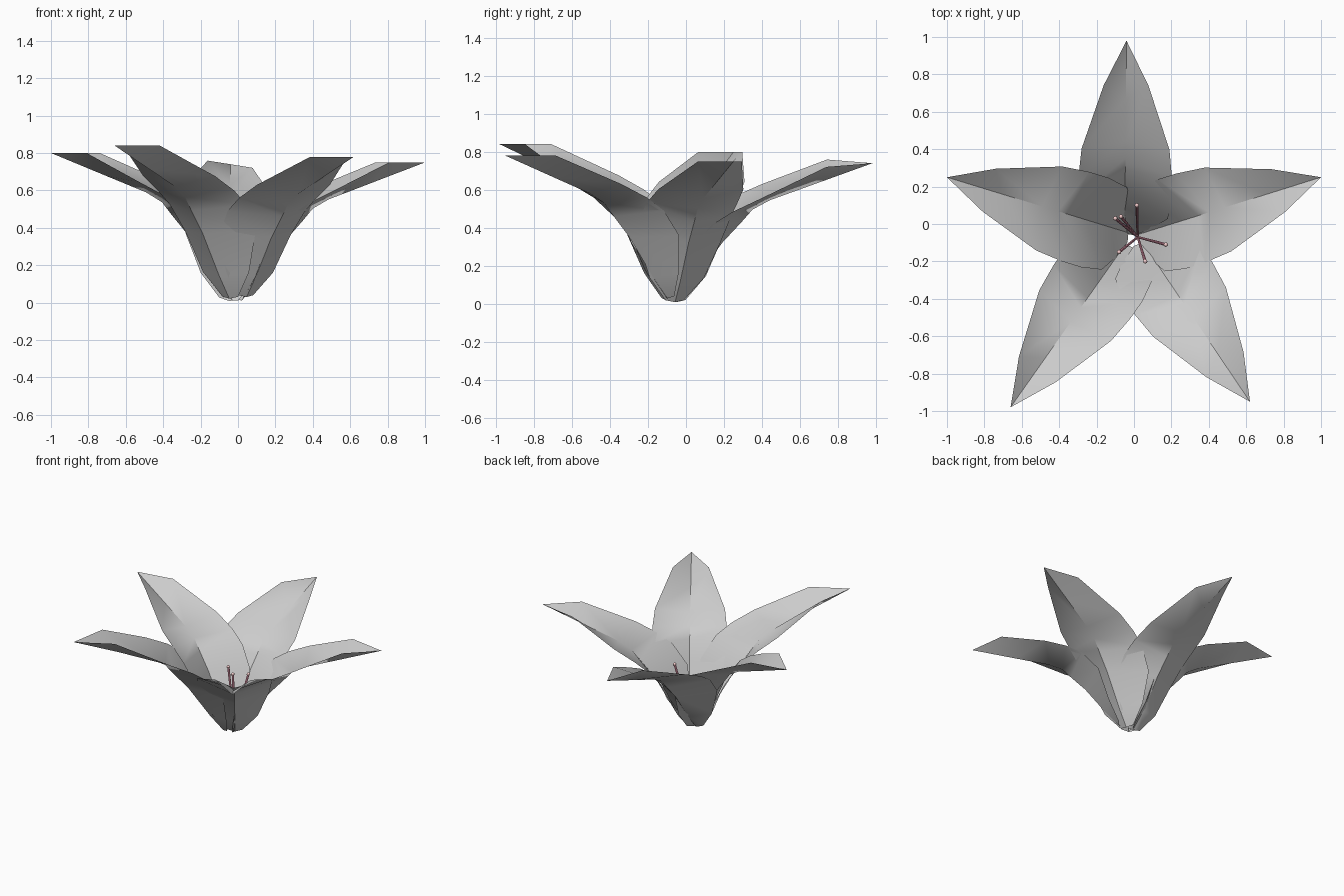
import bpy, bmesh, math
from mathutils import Vector

if "Cube" in bpy.data.objects:
    bpy.data.objects.remove(bpy.data.objects["Cube"])

# One petal outline: (edge r, edge half-width, edge z, midrib r, midrib z), unit tip at r=1.04, z=0.76
ROWS = [
    (0.00, 0.05, 0.02, 0.01, 0.01),
    (0.04, 0.15, 0.14, 0.10, 0.12),
    (0.09, 0.23, 0.34, 0.25, 0.33),
    (0.20, 0.25, 0.47, 0.35, 0.44),
    (0.31, 0.25, 0.54, 0.41, 0.51),
    (0.46, 0.235, 0.61, 0.50, 0.56),
    (0.80, 0.12, 0.76, 0.73, 0.645),
]


def smooth(obj):
    bpy.ops.object.select_all(action='DESELECT')
    obj.select_set(True)
    bpy.context.view_layer.objects.active = obj
    bpy.ops.object.shade_smooth_by_angle(angle=math.radians(40))


def petal(name, base, tip, roll=0.0):
    # V-shaped sheet lofted along base -> tip
    b, t = Vector(base), Vector(tip)
    d = Vector((t.x - b.x, t.y - b.y, 0))
    k = d.length / 1.04
    d.normalize()
    side = Vector((-d.y, d.x, 0))
    h = (t.z - b.z) / 0.76

    bm = bmesh.new()

    def put(r, w, z):
        return bm.verts.new(b + d * r * k + side * w + Vector((0, 0, z * h + roll * w)))

    rows = [(put(er, w, ez), put(mr, 0, mz), put(er, -w, ez)) for er, w, ez, mr, mz in ROWS]
    for p, q in zip(rows, rows[1:]):
        for i in (0, 1):
            bm.faces.new((p[i], p[i + 1], q[i + 1], q[i]))
    end = bm.verts.new(t)
    for i in (0, 1):
        bm.faces.new((rows[-1][i], rows[-1][i + 1], end))
    mesh = bpy.data.meshes.new(name)
    bm.to_mesh(mesh)
    bm.free()
    obj = bpy.data.objects.new(name, mesh)
    bpy.context.collection.objects.link(obj)
    smooth(obj)


def material(name, color):
    m = bpy.data.materials.new(name)
    m.diffuse_color = color
    m.use_nodes = True
    m.node_tree.nodes["Principled BSDF"].inputs["Base Color"].default_value = m.diffuse_color
    return m


def rod(name, a, b, r1, r2, mat):
    a, b = Vector(a), Vector(b)
    v = b - a
    bpy.ops.mesh.primitive_cone_add(vertices=8, radius1=r1, radius2=r2, depth=v.length,
                                    location=(a + b) / 2,
                                    rotation=v.to_track_quat('Z', 'Y').to_euler())
    obj = bpy.context.object
    obj.name = name
    obj.data.materials.append(mat)
    smooth(obj)


# Five petals
petal("petal_back", (-0.05, -0.06, 0.0), (-0.04, 0.98, 0.74), 0.16)
petal("petal_right", (0.01, -0.06, 0.0), (1.0, 0.25, 0.75))
petal("petal_left", (-0.02, -0.05, 0.0), (-1.0, 0.25, 0.80))
petal("petal_front_left", (-0.04, -0.10, 0.01), (-0.66, -0.98, 0.84))
petal("petal_front_right", (0.04, -0.09, 0.02), (0.62, -0.95, 0.78))

# Stamens: thin filaments with small rounded anthers
pink = material("filament_pink", (0.75, 0.3, 0.4, 1))
pale = material("anther_pink", (0.9, 0.6, 0.6, 1))
TIPS = [(0.17, -0.11, 0.39), (-0.10, 0.03, 0.42), (-0.07, 0.04, 0.37),
        (0.015, 0.10, 0.37), (0.06, -0.20, 0.27), (-0.08, -0.15, 0.26)]
for i, tip in enumerate(TIPS):
    rod(f"filament_{i}", (0.02, -0.07, 0.07), tip, 0.006, 0.008, pink)
    bpy.ops.mesh.primitive_uv_sphere_add(segments=8, ring_count=6, radius=0.012, location=tip)
    obj = bpy.context.object
    obj.name = f"anther_{i}"
    obj.data.materials.append(pale)
    smooth(obj)
